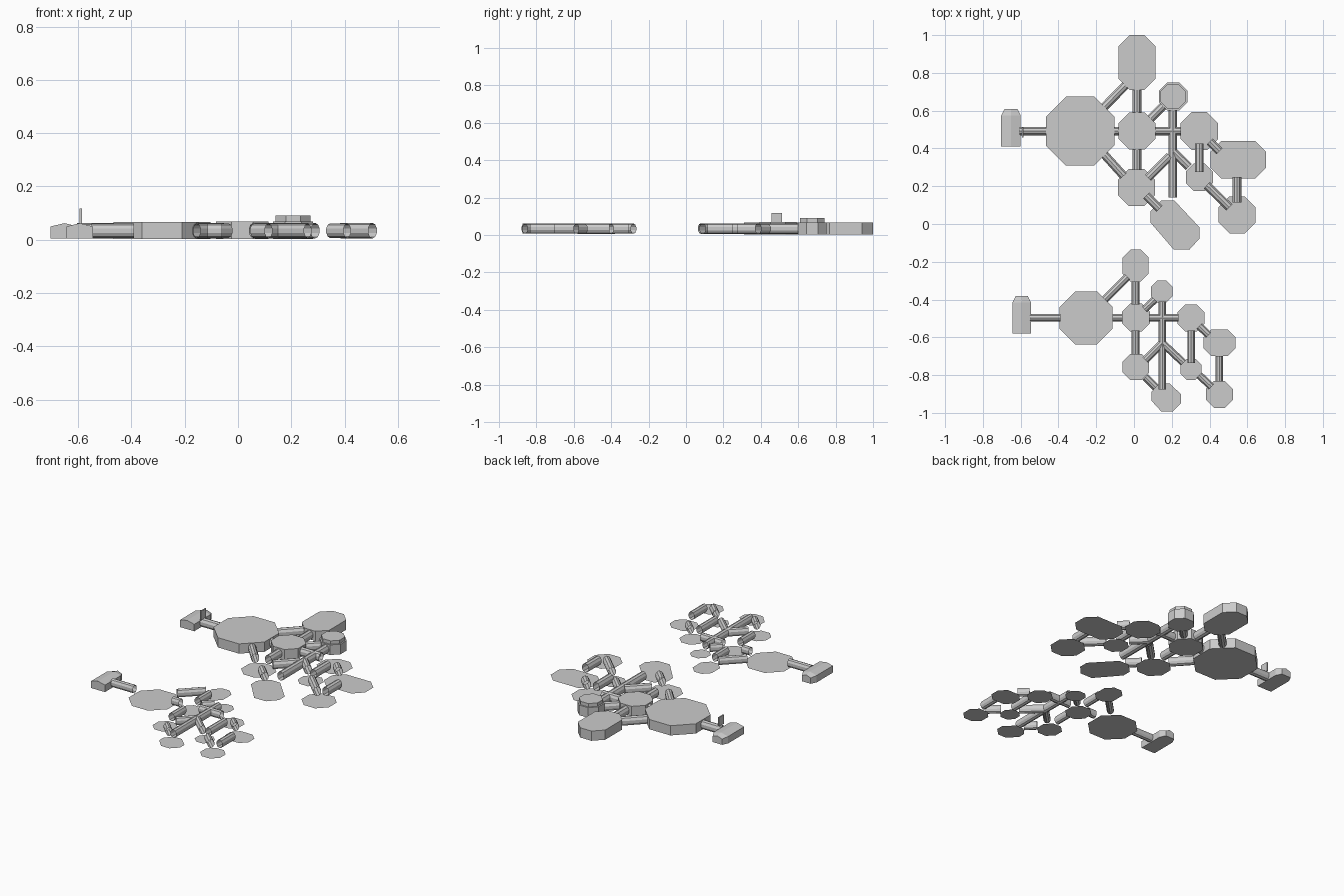
import bpy, bmesh, math
from mathutils import Vector

mat = bpy.data.materials.new("light grey")
mat.diffuse_color = (0.6, 0.6, 0.6, 1)


def finish(name, bm):
    bmesh.ops.recalc_face_normals(bm, faces=bm.faces)
    me = bpy.data.meshes.new(name)
    bm.to_mesh(me)
    bm.free()
    me.materials.append(mat)
    ob = bpy.data.objects.new(name, me)
    bpy.context.collection.objects.link(ob)
    return ob


def octagon(x0, x1, y0, y1, c=None):
    """Rectangle with its four corners cut by c (regular octagon by default)."""
    c = c or (x1 - x0) * 0.293
    return [(x0 + c, y0), (x1 - c, y0), (x1, y0 + c), (x1, y1 - c),
            (x1 - c, y1), (x0 + c, y1), (x0, y1 - c), (x0, y0 + c)]


def regular(x, y, a):
    return octagon(x - a, x + a, y - a, y + a)


def pad(name, pts):
    """Flat floor plate lying on the ground."""
    bm = bmesh.new()
    f = bm.faces.new([bm.verts.new((x, y, 0)) for x, y in pts])
    ob = finish(name, bm)
    if ob.data.polygons[0].normal.z < 0:
        ob.data.flip_normals()


def solid(name, pts, z0, z1):
    bm = bmesh.new()
    f = bm.faces.new([bm.verts.new((x, y, z0)) for x, y in pts])
    r = bmesh.ops.extrude_face_region(bm, geom=[f], use_keep_orig=True)
    for v in r["geom"]:
        if isinstance(v, bmesh.types.BMVert):
            v.co.z = z1
    return finish(name, bm)


def tube(name, x0, y0, x1, y1, n=10, rw=0.024, rh=0.029, zc=0.034):
    """Open-ended corridor tube, slightly taller than wide."""
    bm = bmesh.new()
    d = Vector((x1 - x0, y1 - y0, 0)).normalized()
    side = Vector((-d.y, d.x, 0))
    rings = []
    for x, y in ((x0, y0), (x1, y1)):
        rings.append([bm.verts.new(Vector((x, y, zc)) + side * rw * math.cos(t)
                                   + Vector((0, 0, rh * math.sin(t))))
                      for t in [math.tau * (i + 0.5) / n for i in range(n)]])
    for i in range(n):
        j = (i + 1) % n
        bm.faces.new((rings[0][i], rings[0][j], rings[1][j], rings[1][i]))
    finish(name, bm)


def dock(name, x0, x1, y0, y1):
    """Ridged entrance block with a tapered far end."""
    bm = bmesh.new()
    m = (x0 + x1) / 2
    rings = []
    for y, t, dz in ((y0, 0, 0), (y1 - 0.036, 0, 0), (y1, 0.018, -0.008)):
        prof = [(x0 + t, 0.005), (x1 - t, 0.005), (x1 - t, 0.05 + dz),
                (m, 0.062 + dz), (x0 + t, 0.05 + dz)]
        rings.append([bm.verts.new((x, y, z)) for x, z in prof])
    for a, b in zip(rings, rings[1:]):
        for i in range(5):
            j = (i + 1) % 5
            bm.faces.new((a[i], a[j], b[j], b[i]))
    bm.faces.new(rings[0])
    bm.faces.new(rings[-1])
    finish(name, bm)


# Rear station: closed modules
solid("main_module", regular(-0.285, 0.492, 0.182), 0.003, 0.066)
solid("hub_module", regular(0.016, 0.492, 0.098), 0.003, 0.069)
solid("long_module", octagon(-0.082, 0.114, 0.71, 1.0, 0.058), 0.003, 0.066)
solid("tower_module", regular(0.207, 0.675, 0.075), 0.003, 0.068)
solid("tower_cap", regular(0.207, 0.675, 0.066), 0.068, 0.09)

# Rear station: open floor pads
for p in ((0.013, 0.193, 0.098), (0.346, 0.492, 0.1),
          (0.346, 0.248, 0.072), (0.546, 0.048, 0.098)):
    pad("rear_pad", regular(*p))
pad("rear_wide_pad", octagon(0.405, 0.70, 0.24, 0.44, 0.058))
pad("rear_diagonal_pad", [(0.087, 0.066), (0.087, 0.008), (0.21, -0.135), (0.294, -0.135),
                          (0.347, -0.077), (0.347, -0.018), (0.214, 0.124), (0.145, 0.124)])

# Front station: open floor pads
for p in ((-0.254, -0.497, 0.14), (0.01, -0.495, 0.074), (0.01, -0.757, 0.07),
          (0.147, -0.357, 0.058), (0.302, -0.497, 0.072),
          (0.302, -0.77, 0.056), (0.452, -0.902, 0.071)):
    pad("front_pad", regular(*p))
pad("front_long_pad", octagon(-0.06, 0.077, -0.305, -0.135, 0.042))
pad("front_wide_pad", octagon(0.368, 0.537, -0.70, -0.558, 0.042))
pad("front_diagonal_pad", [(0.092, -0.89), (0.092, -0.935), (0.145, -0.993), (0.205, -0.993),
                           (0.25, -0.948), (0.25, -0.903), (0.19, -0.845), (0.135, -0.845)])

# Rear corridors
for t in ((-0.605, 0.492, -0.46, 0.492), (-0.11, 0.492, -0.075, 0.492),
          (-0.165, 0.612, -0.035, 0.745), (0.016, 0.72, 0.016, 0.58),
          (0.016, 0.40, 0.016, 0.285), (-0.17, 0.382, -0.055, 0.255),
          (0.105, 0.492, 0.25, 0.492), (0.165, 0.635, 0.075, 0.545),
          (0.206, 0.61, 0.206, 0.14), (0.075, 0.245, 0.19, 0.36),
          (0.206, 0.385, 0.29, 0.302)):
    tube("rear_corridor", *t)
for t in ((0.385, 0.205, 0.505, 0.088), (0.346, 0.425, 0.346, 0.275),
          (0.4, 0.437, 0.452, 0.385), (0.545, 0.25, 0.545, 0.115),
          (0.065, 0.15, 0.135, 0.08)):
    tube("rear_corridor", *t)

# Front corridors
for t in ((-0.55, -0.497, -0.39, -0.497), (-0.115, -0.497, -0.06, -0.497),
          (-0.155, -0.4, -0.035, -0.28), (0.008, -0.305, 0.008, -0.425),
          (0.008, -0.565, 0.008, -0.69), (0.08, -0.497, 0.235, -0.497),
          (0.11, -0.4, 0.055, -0.452), (0.15, -0.41, 0.15, -0.875),
          (0.06, -0.72, 0.15, -0.63), (0.15, -0.63, 0.262, -0.735)):
    tube("front_corridor", *t, rw=0.021, rh=0.027)
for t in ((0.345, -0.8, 0.41, -0.862), (0.302, -0.565, 0.302, -0.735),
          (0.345, -0.54, 0.395, -0.588), (0.452, -0.70, 0.452, -0.835),
          (0.06, -0.81, 0.115, -0.865)):
    tube("front_corridor", *t, rw=0.021, rh=0.027)

# Entrance docks and the upright sign plate
dock("rear_dock", -0.703, -0.60, 0.41, 0.61)
dock("front_dock", -0.643, -0.545, -0.58, -0.38)
solid("dock_fin", [(-0.594, 0.458), (-0.586, 0.458), (-0.586, 0.512), (-0.594, 0.512)],
      0.06, 0.118)
